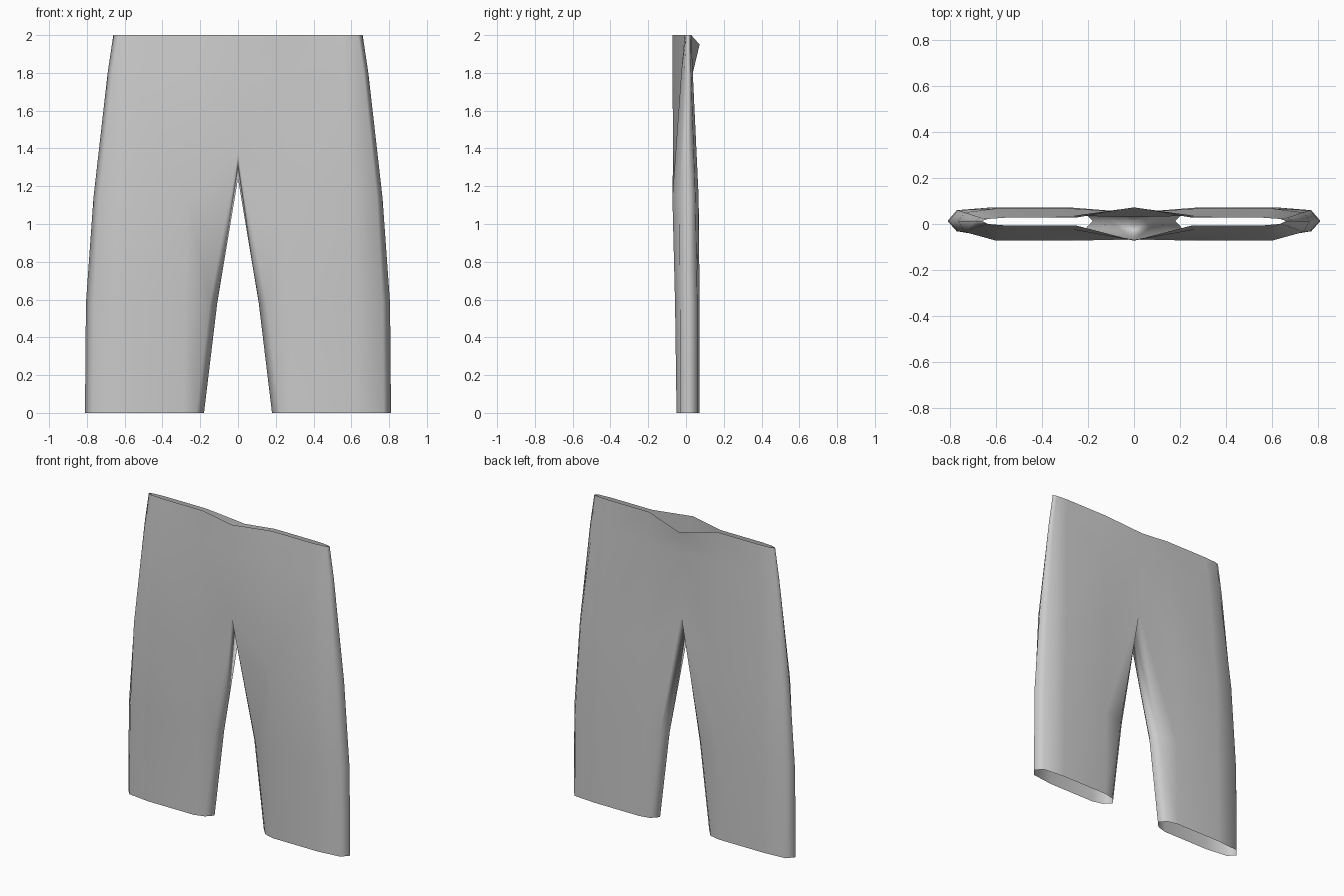
import bpy, bmesh

if "Cube" in bpy.data.objects:
    bpy.data.objects.remove(bpy.data.objects["Cube"])

bm = bmesh.new()


def ring(xs, front, back, z, seam_out, seam_in=None, z_in=None, z_back=None):
    """Half cross-section: inner edge to side along the front, then along the back."""
    zi = z if z_in is None else z_in
    zb = zi if z_back is None else z_back
    zs = [zi, z, z, z]
    f = [bm.verts.new((x, y, h)) for x, y, h in zip(xs, front, zs)]
    b = [bm.verts.new((x, y, h)) for x, y, h in zip(xs, back, [zb, z, z, z])]
    loop = f + [bm.verts.new((seam_out, 0.013, z))] + b[::-1]
    seam = bm.verts.new(seam_in) if seam_in else None
    return loop, seam


# Hem, thigh, crotch, hip and waist levels
rings = [
    ring([.22, .29, .62, .77], [-.03, -.05, -.05, -.032], [.057, .072, .072, .06],
         0, .81, (.18, .013, 0)),
    ring([.15, .28, .61, .765], [-.03, -.058, -.058, -.032], [.057, .072, .072, .06],
         .58, .805, (.11, .013, .58)),
    ring([0, .27, .60, .735], [-.068, -.072, -.072, -.035], [.05, .067, .067, .05],
         1.14, .765, (0, .013, 1.24), 1.39),
    ring([0, .26, .57, .665], [-.072, -.025, -.025, -.008], [.03, .036, .036, .027],
         1.8, .69),
    ring([0, .25, .55, .635], [-.072, -.007, -.007, 0], [.072, .028, .028, .022],
         2, .66, z_back=1.95),
]

# Panels between neighbouring levels
for (lo, s0), (hi, s1) in zip(rings, rings[1:]):
    for i in range(len(lo) - 1):
        bm.faces.new((lo[i], lo[i + 1], hi[i + 1], hi[i]))
    # Inner leg panels, up to the crotch
    if s0 and s1:
        bm.faces.new((s0, lo[0], hi[0], s1))
        bm.faces.new((lo[-1], s0, s1, hi[-1]))

mesh = bpy.data.meshes.new("shorts")
bm.to_mesh(mesh)
bm.free()
shorts = bpy.data.objects.new("shorts", mesh)
bpy.context.collection.objects.link(shorts)

# Second half by mirroring, welded along the middle
mirror = shorts.modifiers.new("mirror", 'MIRROR')
mirror.use_clip = True
mirror.merge_threshold = 0.001

bpy.context.view_layer.objects.active = shorts
shorts.select_set(True)
bpy.ops.object.shade_smooth()
